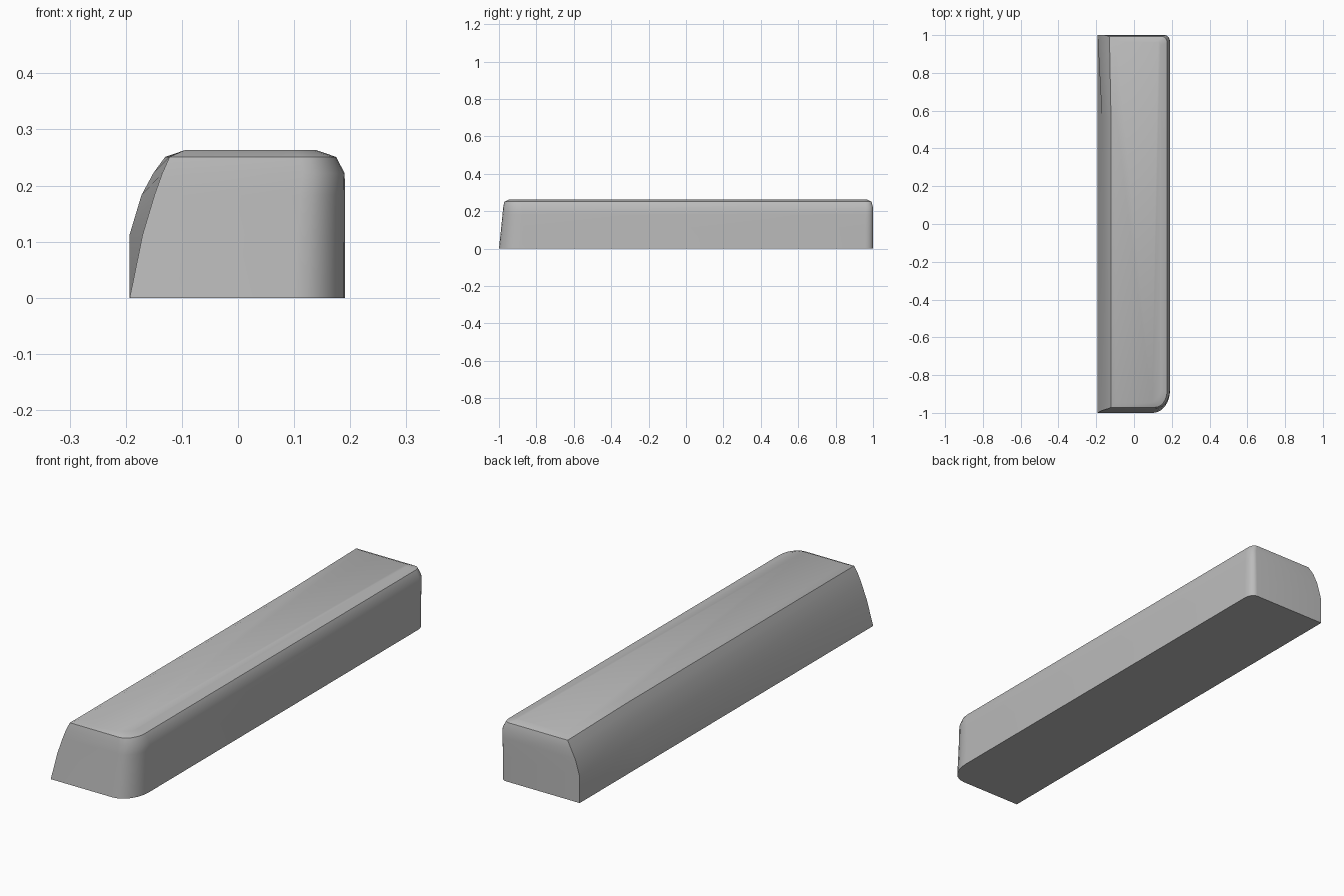
import bpy, bmesh, math

cube = bpy.data.objects.get("Cube")
if cube:
    bpy.data.objects.remove(cube, do_unlink=True)

# Plain grey material
grey = bpy.data.materials.new("plain grey")
grey.use_nodes = True
colour = (0.5, 0.5, 0.5, 1)
grey.diffuse_color = colour
grey.node_tree.nodes["Principled BSDF"].inputs["Base Color"].default_value = colour


def arc(cx, cy, rx, ry, start, steps=6):
    """Quarter ellipse of plan points, counter-clockwise."""
    angles = [start + math.pi / 2 * i / steps for i in range(steps + 1)]
    return [(cx + rx * math.cos(a), cy + ry * math.sin(a)) for a in angles]


def plan(left_front, left_back, right, front, back, radius):
    """Outline: square corners on one long side, rounded on the other."""
    rx, ry = radius, radius * 1.35
    sx, sy = radius * 0.35, radius * 0.5
    points = [(left_front, 0.57), (left_front, front)]
    points += arc(right - rx, front + ry, rx, ry, -math.pi / 2)
    points += arc(right - sx, back - sy, sx, sy, 0)
    points.append((left_back, back))
    return points


# Levels: height, left at front, left at back, right, front, back, corner radius
levels = [
    (0.0, -0.193, -0.193, 0.191, -1.0, 1.0, 0.09),
    (0.113, -0.170, -0.193, 0.191, -0.988, 1.0, 0.085),
    (0.183, -0.149, -0.172, 0.191, -0.981, 1.0, 0.08),
    (0.222, -0.135, -0.151, 0.190, -0.977, 0.999, 0.075),
    (0.251, -0.122, -0.130, 0.175, -0.971, 0.992, 0.065),
    (0.263, -0.095, -0.095, 0.140, -0.945, 0.965, 0.045),
]

# Long bar lofted upward through the levels and capped
bm = bmesh.new()
rings = [[bm.verts.new((x, y, level[0])) for x, y in plan(*level[1:])]
         for level in levels]
for low, high in zip(rings, rings[1:]):
    for i in range(len(low)):
        j = (i + 1) % len(low)
        bm.faces.new((low[i], low[j], high[j], high[i]))
bm.faces.new(rings[-1])
bm.faces.new(rings[0][::-1])
bmesh.ops.recalc_face_normals(bm, faces=bm.faces)

mesh = bpy.data.meshes.new("long_bar")
bm.to_mesh(mesh)
bm.free()
mesh.materials.append(grey)
bar = bpy.data.objects.new("long_bar", mesh)
bpy.context.collection.objects.link(bar)

# Smooth the roundings and keep the end edges sharp
bpy.context.view_layer.objects.active = bar
bar.select_set(True)
bpy.ops.object.shade_smooth_by_angle(angle=math.radians(35))
